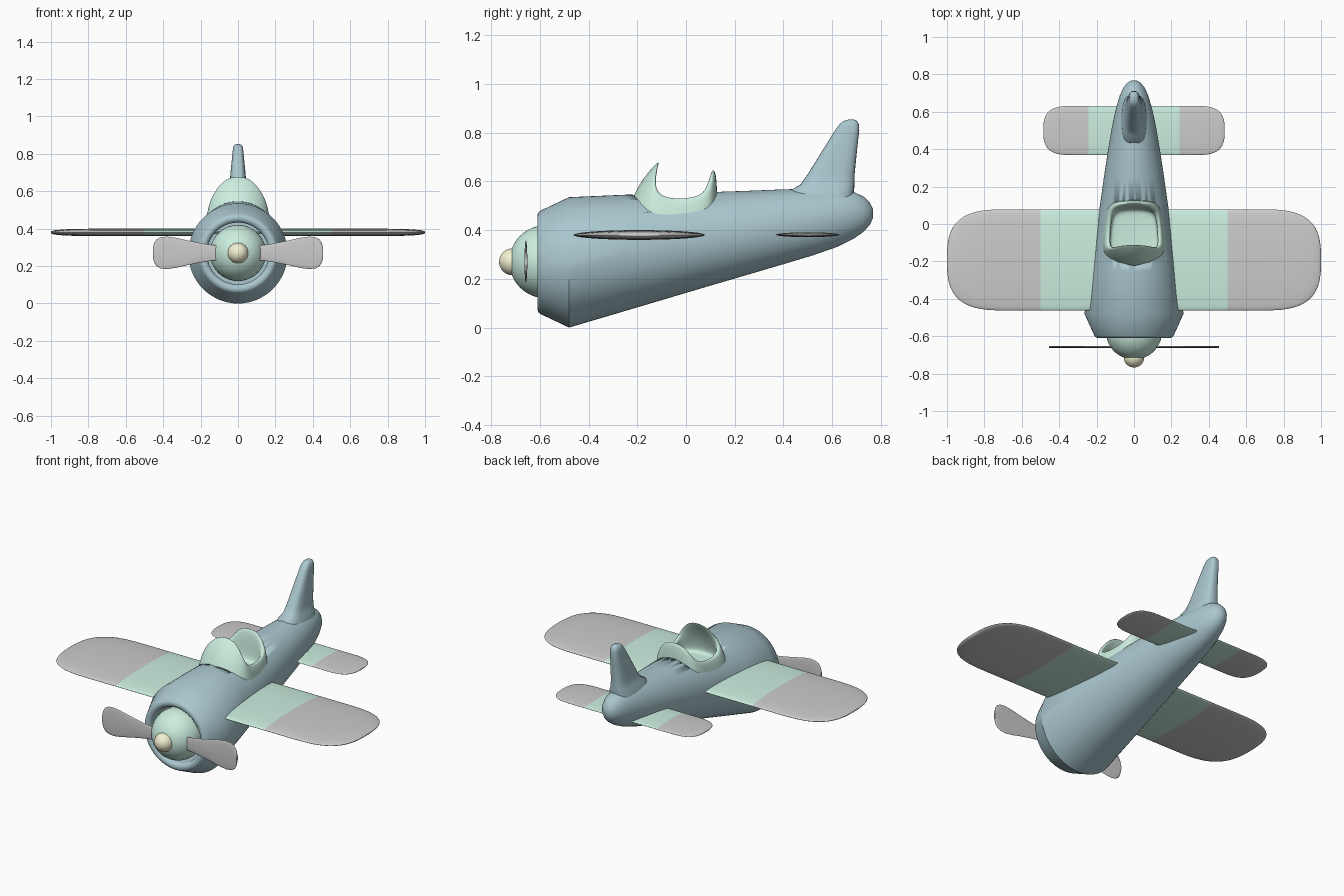
import bpy, bmesh
from math import sin, cos, pi, radians
from mathutils import Vector

if "Cube" in bpy.data.objects:
    bpy.data.objects.remove(bpy.data.objects["Cube"])


def material(name, rgb):
    m = bpy.data.materials.new(name)
    m.diffuse_color = (*rgb, 1)
    m.use_nodes = True
    m.node_tree.nodes["Principled BSDF"].inputs["Base Color"].default_value = m.diffuse_color
    return m


BLUE = material("blue", (0.40, 0.57, 0.62))
GREEN = material("green", (0.60, 0.86, 0.74))
YELLOW = material("yellow", (0.90, 0.88, 0.64))


def smooth(ob, angle):
    bpy.ops.object.select_all(action='DESELECT')
    ob.select_set(True)
    bpy.context.view_layer.objects.active = ob
    bpy.ops.object.shade_smooth_by_angle(angle=radians(angle))


def loft(name, rings, mat=None, caps=(True, True), mirror=False, angle=35):
    """Skin a list of closed rings that all have the same point count."""
    bm = bmesh.new()
    vs = [[bm.verts.new(p) for p in r] for r in rings]
    n = len(vs[0])
    for a, b in zip(vs, vs[1:]):
        for i in range(n):
            j = (i + 1) % n
            bm.faces.new((a[i], a[j], b[j], b[i]))
    for use, r in zip(caps, (vs[0], vs[-1])):
        if use:
            bm.faces.new(r)
    bmesh.ops.recalc_face_normals(bm, faces=bm.faces)
    me = bpy.data.meshes.new(name)
    bm.to_mesh(me)
    bm.free()
    ob = bpy.data.objects.new(name, me)
    bpy.context.collection.objects.link(ob)
    if mat:
        me.materials.append(mat)
    if mirror:
        ob.modifiers.new("mirror", 'MIRROR')
    smooth(ob, angle)
    return ob


def ellipse(c, u, v, n=32):
    c, u, v = Vector(c), Vector(u), Vector(v)
    return [c + u * cos(2 * pi * i / n) + v * sin(2 * pi * i / n) for i in range(n)]


def ball(name, y, z, r, mat):
    bpy.ops.mesh.primitive_uv_sphere_add(segments=48, ring_count=24, radius=r,
                                         location=(0, y, z), rotation=(pi / 2, 0, 0))
    ob = bpy.context.object
    ob.name = name
    ob.data.materials.append(mat)
    smooth(ob, 60)


# Fuselage: intake recess, rounded lip, then tapering body (y, top, bottom, half width)
CZ = 0.2675
body = [(-0.45, CZ + 0.165, CZ - 0.165, 0.165)]
for k in range(9):
    a = radians(-90 + 155 * k / 8)
    r = 0.19 + 0.025 * sin(a)
    body.append((-0.585 - 0.025 * cos(a), CZ + r, CZ - r, r))
body += [(-0.48, 0.535, 0.0, 0.265), (-0.25, 0.545, 0.068, 0.233), (0.08, 0.555, 0.166, 0.185),
         (0.25, 0.561, 0.216, 0.161), (0.4, 0.567, 0.26, 0.138), (0.52, 0.57, 0.296, 0.118),
         (0.62, 0.568, 0.331, 0.096), (0.69, 0.556, 0.366, 0.075), (0.73, 0.537, 0.394, 0.056),
         (0.755, 0.512, 0.422, 0.036), (0.767, 0.487, 0.45, 0.015)]
fuselage = loft("fuselage", [ellipse((0, y, (t + b) / 2), (w, 0, 0), (0, 0, (t - b) / 2), 64)
                             for y, t, b, w in body], BLUE, angle=32)

# Tail fin: rounded sections stacked upward (z, front y, back y, half thickness)
fin = [(0.5, 0.41, 0.68, 0.075), (0.565, 0.43, 0.69, 0.065), (0.585, 0.468, 0.691, 0.053),
       (0.63, 0.5, 0.692, 0.046), (0.73, 0.562, 0.702, 0.037), (0.81, 0.612, 0.711, 0.029),
       (0.835, 0.631, 0.709, 0.026), (0.847, 0.646, 0.702, 0.02), (0.853, 0.665, 0.69, 0.009)]


def rounded(z, y0, y1, w, n=32):
    def sg(v):
        return (abs(v) ** 0.7) * (1 if v >= 0 else -1)
    c, h = (y0 + y1) / 2, (y1 - y0) / 2
    return [Vector((w * sg(cos(2 * pi * i / n)), c + h * sg(sin(2 * pi * i / n)), z)) for i in range(n)]


loft("tail_fin", [rounded(*s) for s in fin], BLUE, angle=50)


# Wings and tailplane: green centre and grey rounded tips
def wing(name, span, chord, yc, zc, thick):
    def section(x):
        u = max(0, (x - 0.68) / 0.32)
        f = max(0.0, 1 - u ** 3) ** (1 / 3)
        return ellipse((x * span, yc, zc), (0, chord / 2 * f, 0), (0, 0, thick / 2 * f), 40)
    loft(name + "_centre", [section(-0.5), section(0.5)], GREEN, (False, False), angle=60)
    xs = [0.5, 0.68] + [0.68 + 0.32 * sin(pi / 2 * k / 14) for k in range(1, 14)] + [0.9995]
    loft(name + "_tips", [section(x) for x in xs], None, (False, True), True, angle=60)


wing("wing", 1.0, 0.54, -0.192, 0.38, 0.04)
wing("tailplane", 0.485, 0.262, 0.5, 0.381, 0.02)

# Nose: spinner dome, hub cap and two propeller blades
ball("spinner", -0.575, 0.27, 0.15, GREEN)
ball("hub_cap", -0.712, 0.27, 0.055, YELLOW)
blade = [(0.08, 0.038), (0.14, 0.042), (0.2, 0.052), (0.27, 0.066), (0.33, 0.08), (0.38, 0.087),
         (0.415, 0.083), (0.437, 0.07), (0.449, 0.05), (0.455, 0.022)]
loft("propeller_blades", [ellipse((x, -0.657, 0.271), (0, 0, h), (0, 0.006, 0))
                          for x, h in blade], None, mirror=True, angle=60)

# Cockpit tub: half outline from windscreen to headrest as base, middle and rim points
half = [((0, -0.25, 0.48), (0, -0.195, 0.605), (0, -0.112, 0.69)),
        ((0.105, -0.225, 0.48), (0.09, -0.178, 0.59), (0.082, -0.118, 0.668)),
        ((0.168, -0.165, 0.45), (0.158, -0.15, 0.53), (0.142, -0.137, 0.585)),
        ((0.172, -0.09, 0.45), (0.161, -0.09, 0.505), (0.148, -0.1, 0.53)),
        ((0.158, 0.03, 0.45), (0.15, 0.03, 0.505), (0.14, 0.03, 0.532)),
        ((0.142, 0.105, 0.45), (0.134, 0.103, 0.53), (0.122, 0.095, 0.565)),
        ((0.075, 0.128, 0.48), (0.075, 0.126, 0.575), (0.07, 0.118, 0.645)),
        ((0, 0.13, 0.48), (0, 0.128, 0.58), (0, 0.122, 0.652))]
cols = half + [tuple((-x, y, z) for x, y, z in c) for c in half[-2:0:-1]]
base, mid, rim = [[Vector(c[i]) for c in cols] for i in range(3)]


def shrink(ring, f, dz=0.0, z=None):
    return [Vector((p.x * f, -0.06 + (p.y + 0.06) * f, p.z + dz if z is None else z)) for p in ring]


rim_in = [Vector((p.x * 0.87, p.y - 0.018 if p.y > 0.05 else p.y + 0.008, p.z - 0.004)) for p in rim]
tub = loft("cockpit", [base, mid, rim, rim_in, shrink(mid, 0.8, -0.012),
                       shrink(base, 0.76, z=0.47), shrink(base, 0.6, z=0.46)],
           GREEN, (False, True), angle=180)
sub = tub.modifiers.new("subsurf", 'SUBSURF')
sub.levels = sub.render_levels = 3

# Cutter that opens the fuselage under the cockpit
cutter = loft("cockpit_cutter", [shrink(base, 0.86, z=0.44), shrink(base, 0.86, z=0.8)])
cutter.hide_render = True
cutter.display_type = 'WIRE'
cut = fuselage.modifiers.new("cockpit_opening", 'BOOLEAN')
cut.operation = 'DIFFERENCE'
cut.solver = 'EXACT'
cut.object = cutter
